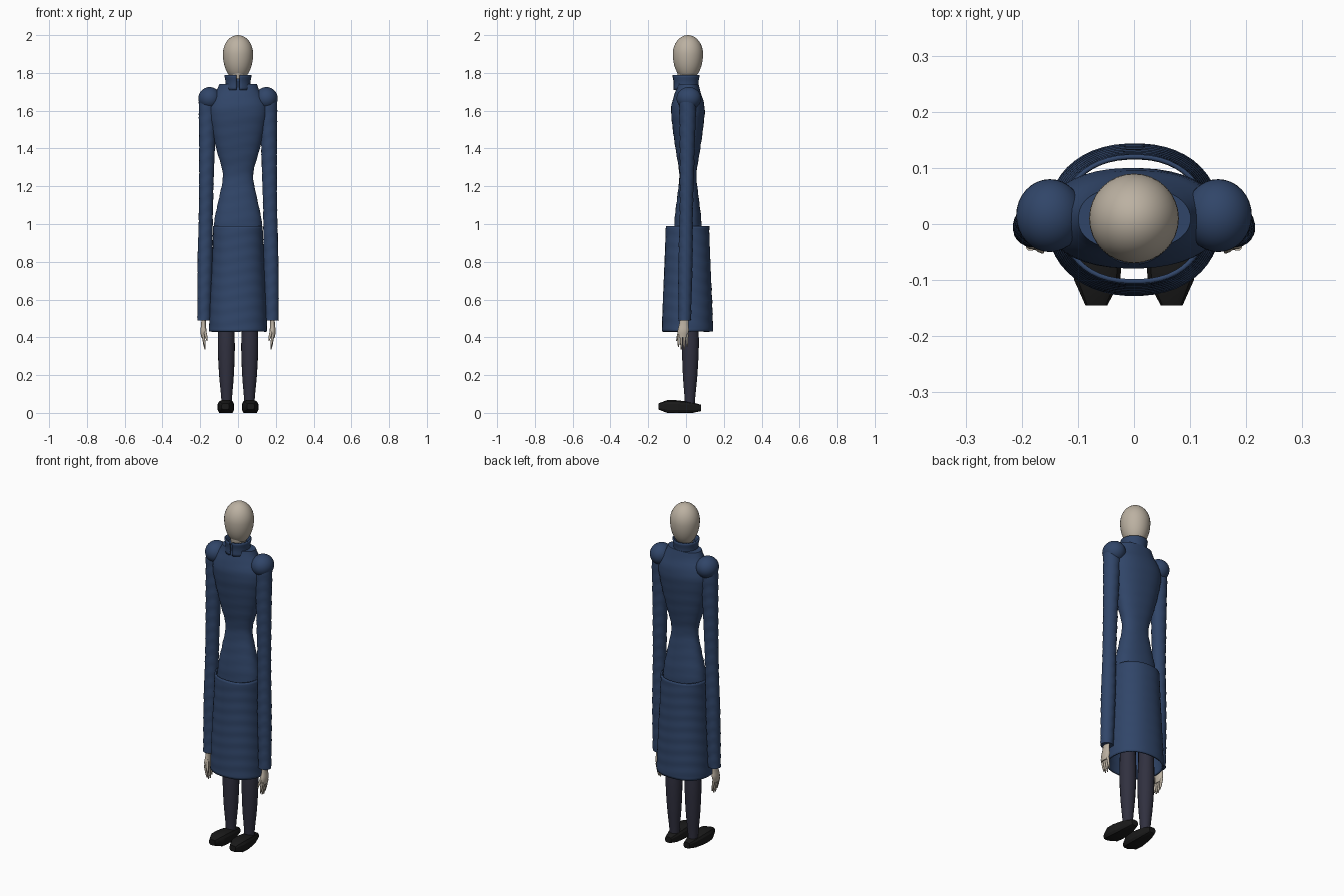
import bpy, bmesh, math
from mathutils import Vector

default_cube = bpy.data.objects.get("Cube")
if default_cube:
    bpy.data.objects.remove(default_cube, do_unlink=True)


def material(name, *colour):
    mat = bpy.data.materials.new(name)
    mat.use_nodes = True
    mat.diffuse_color = (*colour, 1)
    shader = mat.node_tree.nodes["Principled BSDF"]
    shader.inputs["Base Color"].default_value = (*colour, 1)
    shader.inputs["Roughness"].default_value = 0.8
    return mat


navy = material("navy cloth", 0.03, 0.06, 0.14)
bone = material("pale skin", 0.5, 0.44, 0.36)
purple = material("dark purple cloth", 0.03, 0.03, 0.05)
black = material("black leather", 0.01, 0.01, 0.01)


def finish(name, bm, mat, angle):
    """Turn a bmesh into a named, coloured object with smooth shading."""
    bmesh.ops.recalc_face_normals(bm, faces=bm.faces)
    mesh = bpy.data.meshes.new(name)
    bm.to_mesh(mesh)
    bm.free()
    mesh.materials.append(mat)
    part = bpy.data.objects.new(name, mesh)
    bpy.context.collection.objects.link(part)
    bpy.ops.object.select_all(action="DESELECT")
    part.select_set(True)
    bpy.context.view_layer.objects.active = part
    bpy.ops.object.shade_smooth_by_angle(angle=math.radians(angle))
    return part


def ball(name, centre, size, mat, lower_stretch=1):
    """Ellipsoid whose lower half may be drawn out into an egg."""
    bm = bmesh.new()
    bmesh.ops.create_uvsphere(bm, u_segments=32, v_segments=20, radius=1)
    for vert in bm.verts:
        if vert.co.z < 0:
            vert.co.z *= lower_stretch
        vert.co = Vector(a * b for a, b in zip(vert.co, size)) + Vector(centre)
    return finish(name, bm, mat, 80)


def curve_value(values, position):
    """Smooth curve through evenly spaced values, for a position from 0 to 1."""
    last = len(values) - 1
    index = min(int(position * last), last - 1)
    t = position * last - index
    before, start, end, after = (values[max(0, min(last, index + k))] for k in range(-1, 3))
    slope_in, slope_out = (end - before) / 2, (after - start) / 2
    bend = start - end
    return start + t * (slope_in + t * (-3 * bend - 2 * slope_in - slope_out
                                        + t * (2 * bend + slope_in + slope_out)))


def limb(name, start, end, radii, mat, depth=1, sides=24, rings=24, squareness=1,
         lengthwise=False, folds=0, solid=True, slit=False, angle=60):
    """Tube from start to end; the radii are spread evenly along it."""
    start, end = Vector(start), Vector(end)
    bm = bmesh.new()
    loops = []
    for ring in range(rings + 1):
        position = ring / rings
        centre = start.lerp(end, position)
        radius = curve_value(radii, position)
        loop = []
        for side in range(sides):
            # The first face of every ring is centred on the front
            turn = math.tau * (side - 0.5) / sides - math.pi / 2
            crease = folds * math.sin(95 * centre.z + 2 * math.sin(2 * turn) + turn)
            across, deep = (math.copysign(abs(f) ** squareness, f)
                            for f in (math.cos(turn), math.sin(turn)))
            across *= radius + crease
            deep *= radius * depth + crease
            offset = Vector((across, 0, deep) if lengthwise else (across, deep, 0))
            point = centre + offset
            point.z = max(point.z, 0)
            loop.append(bm.verts.new(point))
        loops.append(loop)
    for low, high in zip(loops, loops[1:]):
        for side in range(1 if slit else 0, sides):
            after = (side + 1) % sides
            bm.faces.new((low[side], low[after], high[after], high[side]))
    if solid:
        bm.faces.new(loops[0])
        bm.faces.new(loops[-1])
    part = finish(name, bm, mat, angle)
    if not solid:
        cloth = part.modifiers.new("cloth thickness", "SOLIDIFY")
        cloth.thickness = 0.008
    return part


# Egg-shaped head on a slim neck
ball("head", (0, 0.01, 1.9), (0.08, 0.08, 0.1), bone, lower_stretch=1.4)
limb("neck", (0, 0.01, 1.7), (0, 0, 1.82), (0.035, 0.04), bone, depth=1.2, rings=4)

# Coat body: hips, pinched waist, broad chest and shoulder yoke
limb("coat_body", (0, 0.01, 0.9), (0, 0.01, 1.74),
     (0.13, 0.125, 0.1, 0.08, 0.11, 0.14, 0.155, 0.1), navy,
     depth=0.57, sides=40, rings=42, squareness=0.9, folds=0.001)

# Skirt: flared open tube
limb("coat_skirt", (0, 0.008, 0.43), (0, 0.008, 0.99), (0.154, 0.131), navy,
     depth=0.88, sides=48, rings=42, squareness=0.9, folds=0.001, solid=False)

# Standing collar with a narrow front opening over its lining
limb("collar", (0, 0, 1.71), (0, 0, 1.79), (0.06, 0.058, 0.065), navy,
     sides=28, rings=6, solid=False, slit=True)
limb("collar_lining", (0, 0, 1.7), (0, 0, 1.77), (0.05, 0.05), navy, rings=1)

for sign, which in ((1, "left"), (-1, "right")):
    # Puffed shoulder and long sleeve
    ball(which + "_shoulder", (sign * 0.15, 0.015, 1.665), (0.06, 0.065, 0.06), navy)
    limb(which + "_sleeve", (sign * 0.18, -0.007, 0.49), (sign * 0.16, 0.01, 1.66),
         (0.035, 0.039, 0.037, 0.041, 0.047), navy, depth=0.95, rings=60, folds=0.0015)

    # Hand: flat palm, four hanging fingers and a thumb at the front
    limb(which + "_palm", (sign * 0.184, -0.018, 0.4), (sign * 0.182, -0.009, 0.5),
         (0.012, 0.016, 0.013, 0.012), bone, depth=1.9, sides=16, rings=9)
    for finger in range(4):
        y = -0.04 + 0.015 * finger
        tip = 0.333 + 0.007 * (finger - 1.5) ** 2
        limb(f"{which}_finger_{finger + 1}", (sign * 0.174, y, tip), (sign * 0.185, y, 0.415),
             (0.003, 0.006, 0.007, 0.008), bone, sides=10, rings=9)
    limb(which + "_thumb", (sign * 0.163, -0.05, 0.38), (sign * 0.18, -0.03, 0.45),
         (0.003, 0.007, 0.008, 0.009), bone, sides=10, rings=9)

    # Trouser leg: ankle, calf, knee and thigh
    limb(which + "_leg", (sign * 0.06, 0.02, 0.05), (sign * 0.066, 0.03, 0.95),
         (0.027, 0.039, 0.045, 0.042, 0.05, 0.06, 0.06), purple, sides=18, rings=36)

    # Faceted shoe with a flat sole, blunt toe and low heel
    limb(which + "_shoe", (sign * 0.067, -0.145, 0.034), (sign * 0.06, 0.08, 0.026),
         (0.02, 0.042, 0.044, 0.04, 0.034, 0.02), black, depth=0.85, sides=12, rings=5,
         squareness=0.6, lengthwise=True, angle=25)
